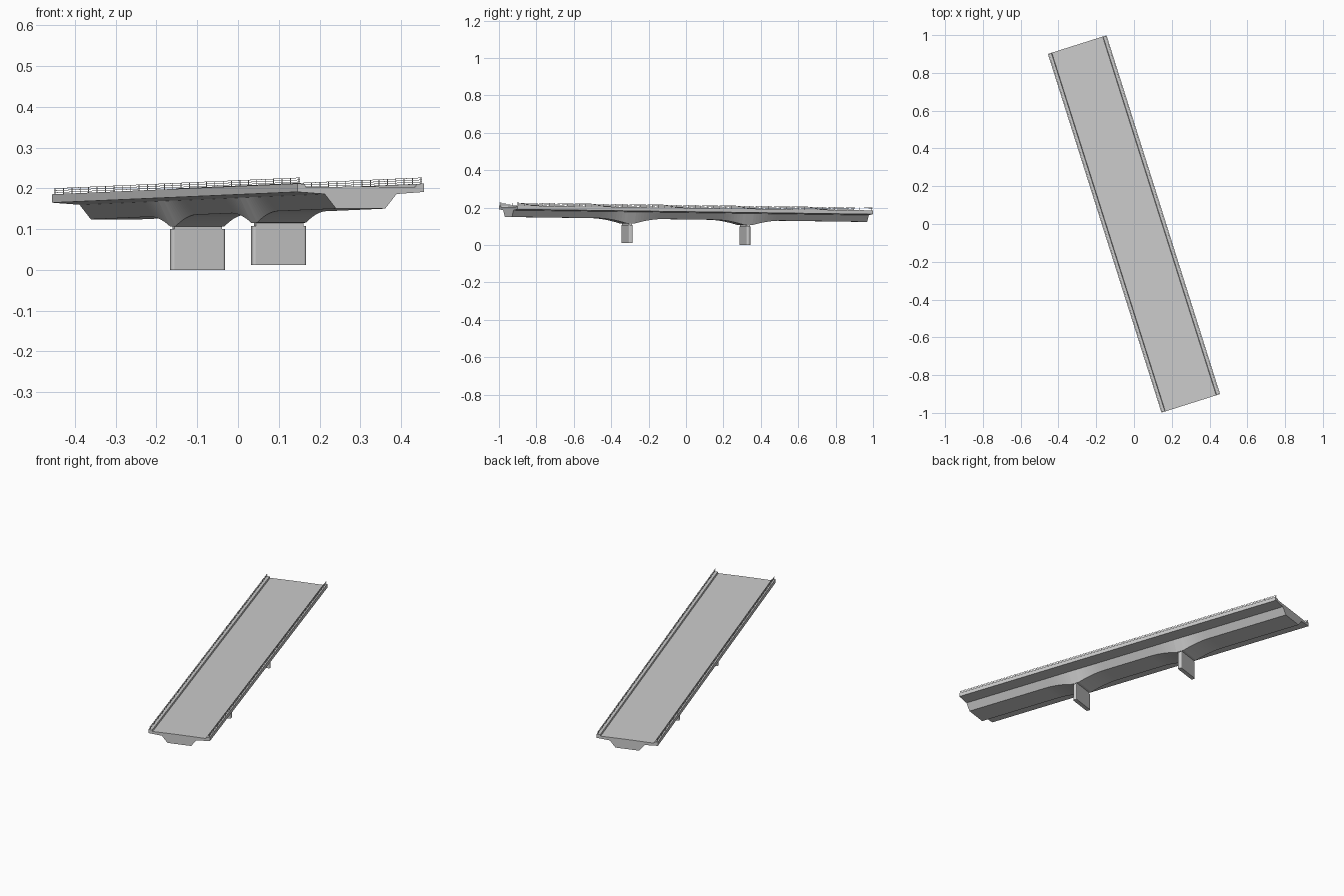
import bpy, bmesh, math
from mathutils import Matrix

if "Cube" in bpy.data.objects:
    bpy.data.objects.remove(bpy.data.objects["Cube"])

ANGLE = math.radians(17.57)   # bridge axis turned from +y
SLOPE = 0.0132                # deck falls towards the back
HALF_L, HALF_W = 0.996, 0.163
PIER_V = 0.33
ROT = Matrix.Rotation(ANGLE, 4, 'Z')


def grade(z, v):
    return z - SLOPE * v


def make_object(name, bm):
    bmesh.ops.recalc_face_normals(bm, faces=bm.faces[:])
    me = bpy.data.meshes.new(name)
    bm.to_mesh(me)
    bm.free()
    ob = bpy.data.objects.new(name, me)
    bpy.context.collection.objects.link(ob)
    ob.matrix_world = ROT
    return ob


def loft(bm, stations, section):
    """Sweep a closed (u, z) section along v, following the grade."""
    rings = [[bm.verts.new((u, v, grade(z, v))) for u, z in section(v)] for v in stations]
    n = len(rings[0])
    for a, b in zip(rings, rings[1:]):
        for i in range(n):
            j = (i + 1) % n
            bm.faces.new((a[i], a[j], b[j], b[i]))
    bm.faces.new(rings[0])
    bm.faces.new(rings[-1][::-1])


def box(bm, u, v, z0, z1, su, sv):
    m = Matrix.Translation((u, v, (z0 + z1) / 2)) @ Matrix.Diagonal((su, sv, z1 - z0, 1))
    bmesh.ops.create_cube(bm, size=1, matrix=m)


# Deck slab with raised kerbs along both edges
half = [(0, 0.191), (0.141, 0.190), (0.144, 0.1975), (HALF_W, 0.1985),
        (HALF_W, 0.178), (0.150, 0.177), (0.094, 0.173)]
deck = half + [(-u, z) for u, z in reversed(half[1:])]
bm = bmesh.new()
loft(bm, (-HALF_L, HALF_L), lambda v: deck)
make_object("deck_slab", bm)


# Box girder, deepened in curved haunches over the piers
def girder_section(v):
    d = max(0.0, abs(abs(v) - PIER_V) - 0.022)
    t = max(0.0, 1 - d / 0.16)
    zb = 0.137 - 0.026 * t ** 1.8
    return [(-0.094, 0.175), (0.094, 0.175), (0.063, zb), (-0.063, zb)]


offsets = [0.022 + 0.16 * i / 10 for i in range(11)]
stations = [-HALF_L, HALF_L]
for s in (-1, 1):
    for d in offsets:
        stations += [s * PIER_V - d, s * PIER_V + d]
bm = bmesh.new()
loft(bm, sorted(stations), girder_section)
girder = make_object("box_girder", bm)

# Wall piers with rounded ends, and narrower bearing plinths
for name, v, base, top in (("front", -PIER_V, 0.012, 0.108), ("back", PIER_V, 0.0, 0.100)):
    bm = bmesh.new()
    box(bm, 0, v, base, top, 0.138, 0.022)
    edges = [e for e in bm.edges if abs(e.verts[0].co.z - e.verts[1].co.z) > 0.01]
    bmesh.ops.bevel(bm, geom=edges, offset=0.007, segments=4, profile=0.5, affect='EDGES')
    make_object(name + "_pier", bm)
    bm = bmesh.new()
    box(bm, 0, v, top - 0.001, grade(0.113, v), 0.122, 0.017)
    make_object(name + "_bearing", bm)

# Railings: posts plus three horizontal bars on each kerb
POSTS = 30
for name, side in (("left", -1), ("right", 1)):
    u = side * 0.157
    bm = bmesh.new()
    for i in range(POSTS):
        v = -HALF_L + 0.006 + (2 * HALF_L - 0.012) * i / (POSTS - 1)
        box(bm, u, v, grade(0.197, v), grade(0.2125, v), 0.0016, 0.002)
    for z in (0.2025, 0.2075, 0.2125):
        r = 0.0006
        bar = [(u - r, z - r), (u + r, z - r), (u + r, z + r), (u - r, z + r)]
        loft(bm, (-HALF_L, HALF_L), lambda v: bar)
    make_object(name + "_railing", bm)
